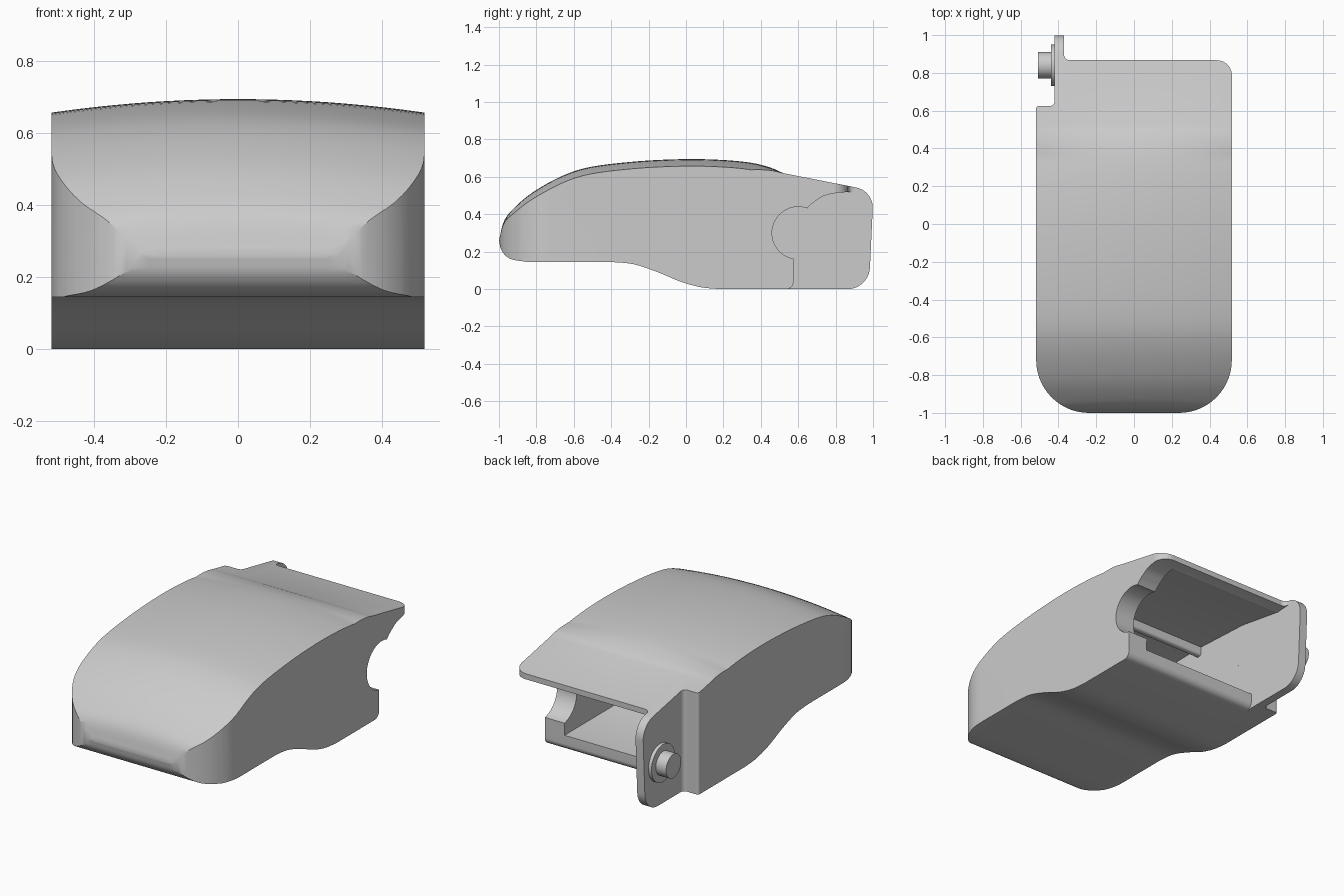
import bpy, bmesh, math
from mathutils import Vector

if "Cube" in bpy.data.objects:
    bpy.data.objects.remove(bpy.data.objects["Cube"])

grey = bpy.data.materials.new("plain grey")
grey.use_nodes = True
grey.diffuse_color = (0.6, 0.6, 0.6, 1)
grey.node_tree.nodes["Principled BSDF"].inputs["Base Color"].default_value = (0.6, 0.6, 0.6, 1)


def spline(pts, n=5):
    """Catmull-Rom curve through the points."""
    p = [Vector(q) for q in pts]
    p = [2 * p[0] - p[1]] + p + [2 * p[-1] - p[-2]]
    out = []
    for a, b, c, d in zip(p, p[1:], p[2:], p[3:]):
        for i in range(n):
            t = i / n
            out.append(0.5 * (2 * b + (c - a) * t + (2 * a - 5 * b + 4 * c - d) * t ** 2
                              + (3 * b - a - 3 * c + d) * t ** 3))
    return out + [p[-2]]


def rounded(corners, n=10, closed=True):
    """Outline from (u, v, radius) corners with true arc fillets."""
    out = []
    for i, (u, v, r) in enumerate(corners):
        p = Vector((u, v))
        if r == 0:
            out.append(p)
            continue
        a = (Vector(corners[i - 1][:2]) - p).normalized()
        b = (Vector(corners[(i + 1) % len(corners)][:2]) - p).normalized()
        half = a.angle(b) / 2
        centre = p + (a + b).normalized() * r / math.sin(half)
        s = p + a * r / math.tan(half) - centre
        e = p + b * r / math.tan(half) - centre
        ang = s.angle(e)
        for k in range(n + 1):
            t = k / n
            out.append(centre + (s * math.sin((1 - t) * ang) + e * math.sin(t * ang)) / math.sin(ang))
    return out


def prism(name, outline, stations, place):
    """Sweep an outline through stations; place maps (u, v, station) to 3D."""
    bm = bmesh.new()
    rings = [[bm.verts.new(place(u, v, s)) for u, v in outline] for s in stations]
    n = len(outline)
    for r, q in zip(rings, rings[1:]):
        for i in range(n):
            bm.faces.new((r[i], r[(i + 1) % n], q[(i + 1) % n], q[i]))
    bm.faces.new(rings[0])
    bm.faces.new(rings[-1])
    bmesh.ops.recalc_face_normals(bm, faces=bm.faces)
    me = bpy.data.meshes.new(name)
    bm.to_mesh(me)
    bm.free()
    me.materials.append(grey)
    ob = bpy.data.objects.new(name, me)
    bpy.context.collection.objects.link(ob)
    return ob


def activate(ob):
    bpy.ops.object.select_all(action='DESELECT')
    ob.select_set(True)
    bpy.context.view_layer.objects.active = ob


def boolean(ob, cutter, operation):
    mod = ob.modifiers.new(operation, 'BOOLEAN')
    mod.operation, mod.object, mod.solver = operation, cutter, 'EXACT'
    activate(ob)
    bpy.ops.object.modifier_apply(modifier=mod.name)
    bpy.data.objects.remove(cutter)


def across(u, v, s):
    return (s, u, v)


def crowned(y, z, x):
    """Side profile placed at x, with the top surface falling towards the sides."""
    top = min(max((z - 0.26) / 0.16, 0), 1) * min(max((0.52 - y) / 0.17, 0), 1)
    return (x, y, z - 0.037 * top * (x / 0.515) ** 2)


# Side profile: domed top, rear tab outline, stepped underside, rounded nose
dome = spline([(-1, 0.26), (-0.97, 0.37), (-0.9, 0.452), (-0.8, 0.53), (-0.65, 0.61), (-0.5, 0.655),
               (-0.25, 0.684), (0, 0.695), (0.2, 0.69), (0.35, 0.675), (0.45, 0.65), (0.52, 0.62)])
tab = rounded([(0.52, 0.62, 0), (1.003, 0.525, 0.11), (0.978, 0, 0.12), (0.18, 0, 0)])[1:-1]
under = spline([(0.18, 0), (0.08, 0.01), (-0.03, 0.04), (-0.15, 0.09), (-0.28, 0.133), (-0.4, 0.145)])
nose = spline([(-0.85, 0.145), (-0.94, 0.162), (-0.985, 0.205), (-1, 0.26)])[:-1]
body = prism("body", dome + tab + under + nose, [-0.6 + 0.05 * i for i in range(25)], crowned)

# Plan outline: big front corners, narrow tab on the rear right
plan = rounded([(-0.518, -1, 0.28), (0.518, -1, 0.28), (0.518, 0.867, 0.08), (-0.37, 0.867, 0.03),
                (-0.37, 1.05, 0), (-0.42, 1.05, 0), (-0.42, 0.625, 0.025), (-0.518, 0.625, 0.015)], 14)
boolean(body, prism("plan_cutter", plan, [-0.1, 0.9], lambda u, v, s: (u, v, s)), 'INTERSECT')

# Rear opening with the round socket and the curved underside of the lip
arc = [(0.6 + 0.14 * math.cos(a), 0.3 + 0.14 * math.sin(a))
       for a in [math.radians(260 - 190 * i / 24) for i in range(25)]]
opening = rounded([(0.5, -0.1, 0), (0.5, 0, 0), (0.575, 0, 0.04), (0.575, 0.14, 0)]) + [Vector(p) for p in arc]
opening += spline([(0.67, 0.455), (0.73, 0.495), (0.8, 0.513), (0.88, 0.52)]) + [Vector((1.2, 0.52)), Vector((1.2, -0.1))]
boolean(body, prism("opening_cutter", opening, [-0.37, 0.7], across), 'DIFFERENCE')

# Hollow interior between the side walls
hollow = rounded([(0.8, 0.09, 0), (0.05, 0.09, 0), (-0.3, 0.24, 0), (-0.3, 0.575, 0.05),
                  (0.1, 0.585, 0), (0.5, 0.565, 0), (0.8, 0.515, 0)])
boolean(body, prism("hollow_cutter", hollow, [-0.3699, 0.39], across), 'DIFFERENCE')

# Cross rib under the roof
rib = prism("roof_rib", rounded([(0.1, 0.6, 0), (0.1, 0.53, 0.015), (0.14, 0.53, 0.015), (0.14, 0.6, 0)]),
            [-0.38, 0.4], across)

# Pivot pin with its collar on the outside of the tab
parts = [body, rib]
for name, radius, end in (("pin_collar", 0.11, -0.44), ("pivot_pin", 0.07, -0.507)):
    ring = [(0.84 + radius * math.cos(a), 0.25 + radius * math.sin(a))
            for a in [math.tau * i / 40 for i in range(40)]]
    parts.append(prism(name, ring, [end, -0.41], across))

for ob in parts:
    activate(ob)
    bpy.ops.object.shade_smooth_by_angle(angle=math.radians(30))
